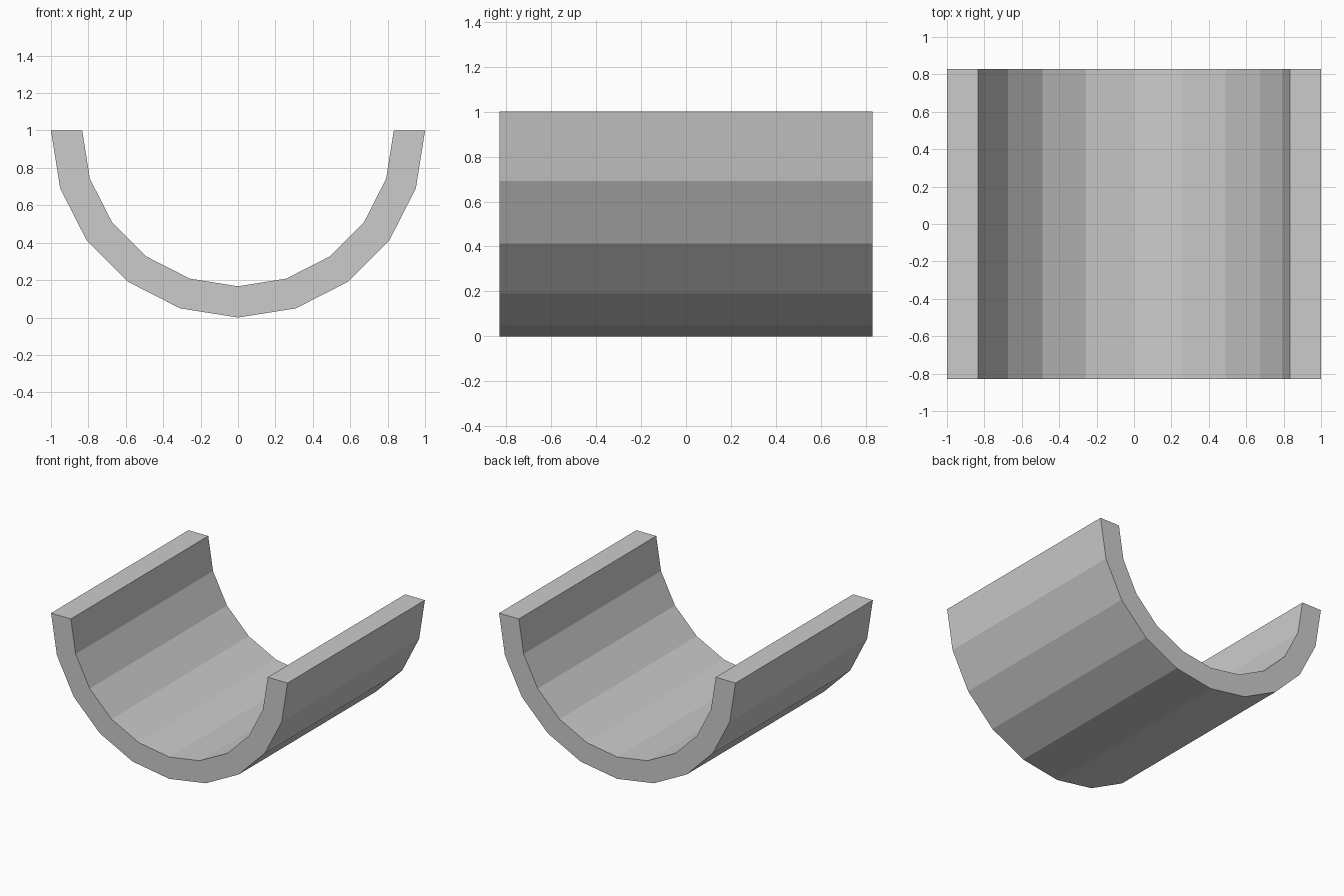
import bpy, bmesh, math

if "Cube" in bpy.data.objects:
    bpy.data.objects.remove(bpy.data.objects["Cube"])

OUTER, INNER, HALF_LEN, SEGMENTS = 1.0, 0.833, 0.83, 10


def arc(radius):
    # lower half circle centred at z = 1, from left rim to right rim
    angles = [math.pi + math.pi * i / SEGMENTS for i in range(SEGMENTS + 1)]
    return [(radius * math.cos(a), 1 + radius * math.sin(a)) for a in angles]


# Half-pipe trough: faceted wall section, lofted front to back
bm = bmesh.new()
rings = [[bm.verts.new((x, y, z)) for x, z in arc(r)]
         for r in (OUTER, INNER) for y in (-HALF_LEN, HALF_LEN)]
of, ob, nf, nb = rings
for a, b in ((of, ob), (ob, nb), (nb, nf), (nf, of)):
    for i in range(SEGMENTS):
        bm.faces.new((a[i], a[i + 1], b[i + 1], b[i]))

# Flat rims along the top
for i in (0, SEGMENTS):
    bm.faces.new((of[i], ob[i], nb[i], nf[i]))

bmesh.ops.recalc_face_normals(bm, faces=bm.faces)
mesh = bpy.data.meshes.new("half_pipe_trough")
bm.to_mesh(mesh)
bm.free()
trough = bpy.data.objects.new("half_pipe_trough", mesh)
bpy.context.collection.objects.link(trough)
